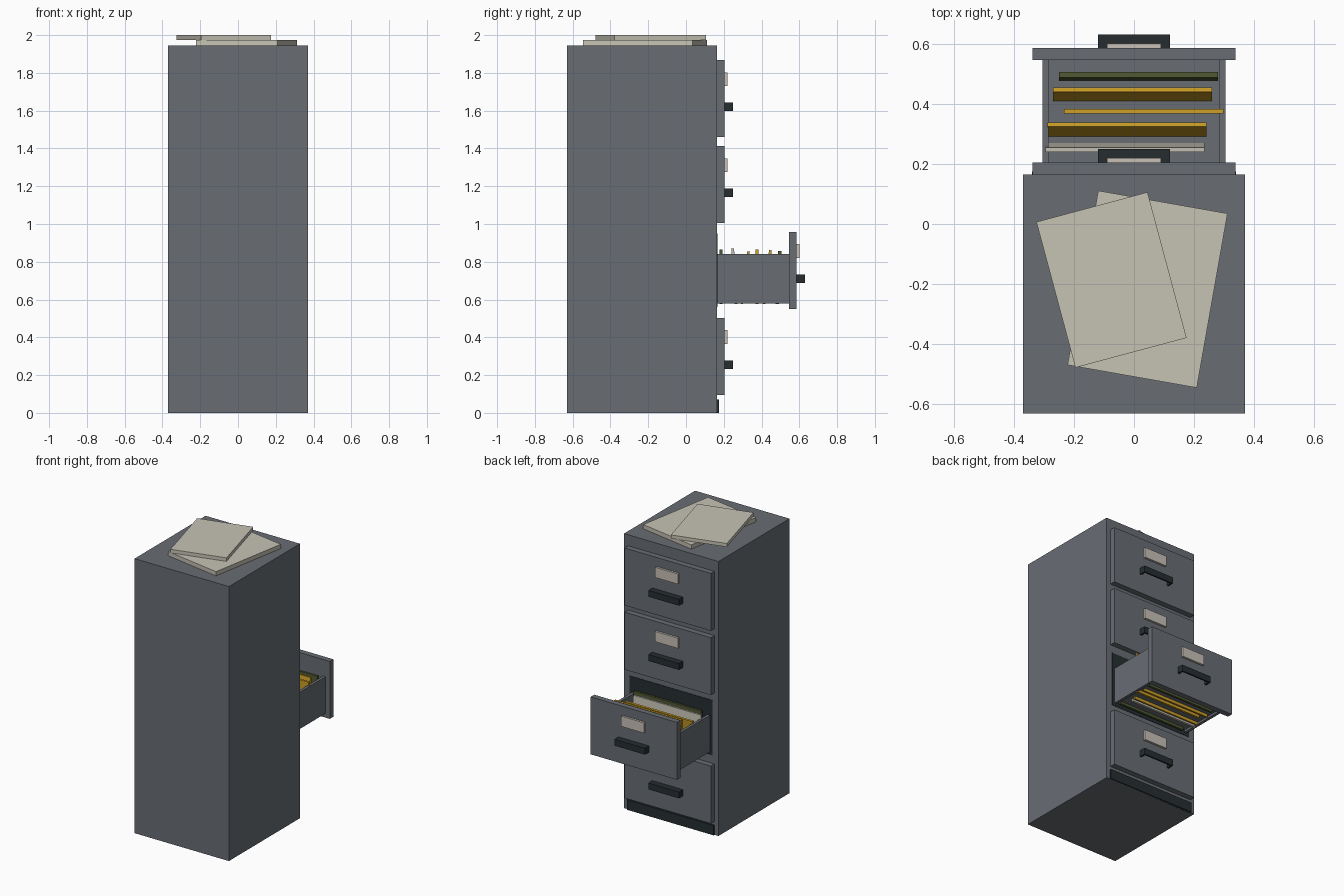
import bpy, math

if "Cube" in bpy.data.objects:
    bpy.data.objects.remove(bpy.data.objects["Cube"])


def material(name, rgb):
    m = bpy.data.materials.new(name)
    m.diffuse_color = (*rgb, 1)
    m.use_nodes = True
    m.node_tree.nodes["Principled BSDF"].inputs["Base Color"].default_value = m.diffuse_color
    return m


GRAY = material("gray_steel", (0.138, 0.153, 0.175))
DARK = material("dark_metal", (0.019, 0.027, 0.030))
PAPER = material("cream_paper", (0.565, 0.54, 0.456))
CARD = material("label_card", (0.58, 0.53, 0.47))
YELLOW = material("yellow_folder", (0.61, 0.35, 0.021))
OLIVE = material("olive_folder", (0.08, 0.098, 0.032))


def box(name, x, y, z, mat, rot=(0, 0, 0)):
    """Box from (min, max) ranges, turned about its own centre."""
    bpy.ops.mesh.primitive_cube_add(
        size=1, location=[(r[0] + r[1]) / 2 for r in (x, y, z)])
    o = bpy.context.object
    o.name = name
    o.scale = [r[1] - r[0] for r in (x, y, z)]
    bpy.ops.object.transform_apply(location=False, rotation=False, scale=True)
    o.rotation_euler = rot
    o.data.materials.append(mat)
    return o


FRONT = 0.165   # plane of the cabinet's drawer side

# Cabinet body, kick plate and dark drawer opening
box("cabinet_body", (-0.37, 0.37), (-0.63, FRONT), (0, 1.945), GRAY)
box("kick_plate", (-0.34, 0.34), (FRONT - 0.01, 0.175), (0, 0.07), DARK)
box("drawer_opening", (-0.325, 0.325), (FRONT - 0.01, FRONT + 0.003),
    (0.56, 0.95), DARK)

# Four drawer fronts with label and cup pull; the second is open
for i in range(4):
    z = 0.095 + i * 0.455
    y = 0.545 if i == 1 else FRONT
    f = y + 0.04
    n = f"_{i + 1}"
    box("drawer_front" + n, (-0.338, 0.338), (y, f), (z, z + 0.407), GRAY)
    box("label" + n, (-0.09, 0.09), (f, f + 0.015), (z + 0.27, z + 0.343), CARD)
    h = z + 0.137
    box("pull_top" + n, (-0.12, 0.12), (f, f + 0.045), (h + 0.033, h + 0.045), DARK)
    box("pull_lip" + n, (-0.12, 0.12), (f + 0.033, f + 0.045), (h, h + 0.033), DARK)
    for s in (-1, 1):
        xs = sorted((s * 0.108, s * 0.12))
        box("pull_end" + n, xs, (f, f + 0.033), (h, h + 0.033), DARK)

# Open drawer tray
for s in (-1, 1):
    box("drawer_side", sorted((s * 0.285, s * 0.305)), (FRONT, 0.545),
        (0.58, 0.84), GRAY)
box("drawer_floor", (-0.285, 0.285), (FRONT, 0.545), (0.595, 0.61), GRAY)

# Hanging files: x centre, y of top edge centre, thickness, top z, lean, colour
files = [
    (0.015, 0.497, 0.018, 0.858, -0.05, OLIVE),
    (-0.005, 0.447, 0.015, 0.862, -0.12, YELLOW),
    (0.032, 0.375, 0.015, 0.866, 0.0, YELLOW),
    (-0.023, 0.331, 0.014, 0.856, -0.13, YELLOW),
    (-0.030, 0.247, 0.015, 0.870, 0.06, PAPER),
    (0.010, 0.186, 0.016, 0.865, 0.0, OLIVE),
]
for cx, ty, t, top, lean, mat in files:
    low = 0.576
    cy = ty + math.sin(lean) * (top - low) / 2
    box("hanging_file", (cx - 0.265, cx + 0.265), (cy - t / 2, cy + t / 2),
        (low, top), mat, (lean, 0, 0))

# Two stacks of paper on top
for name, cx, cy, w, l, z0, z1, a in (
        ("lower_papers", 0.045, -0.217, 0.437, 0.589, 1.945, 1.975, -10),
        ("upper_papers", -0.075, -0.186, 0.383, 0.502, 1.975, 2.0, 15)):
    box(name, (cx - w / 2, cx + w / 2), (cy - l / 2, cy + l / 2), (z0, z1),
        PAPER, (0, 0, math.radians(a)))
